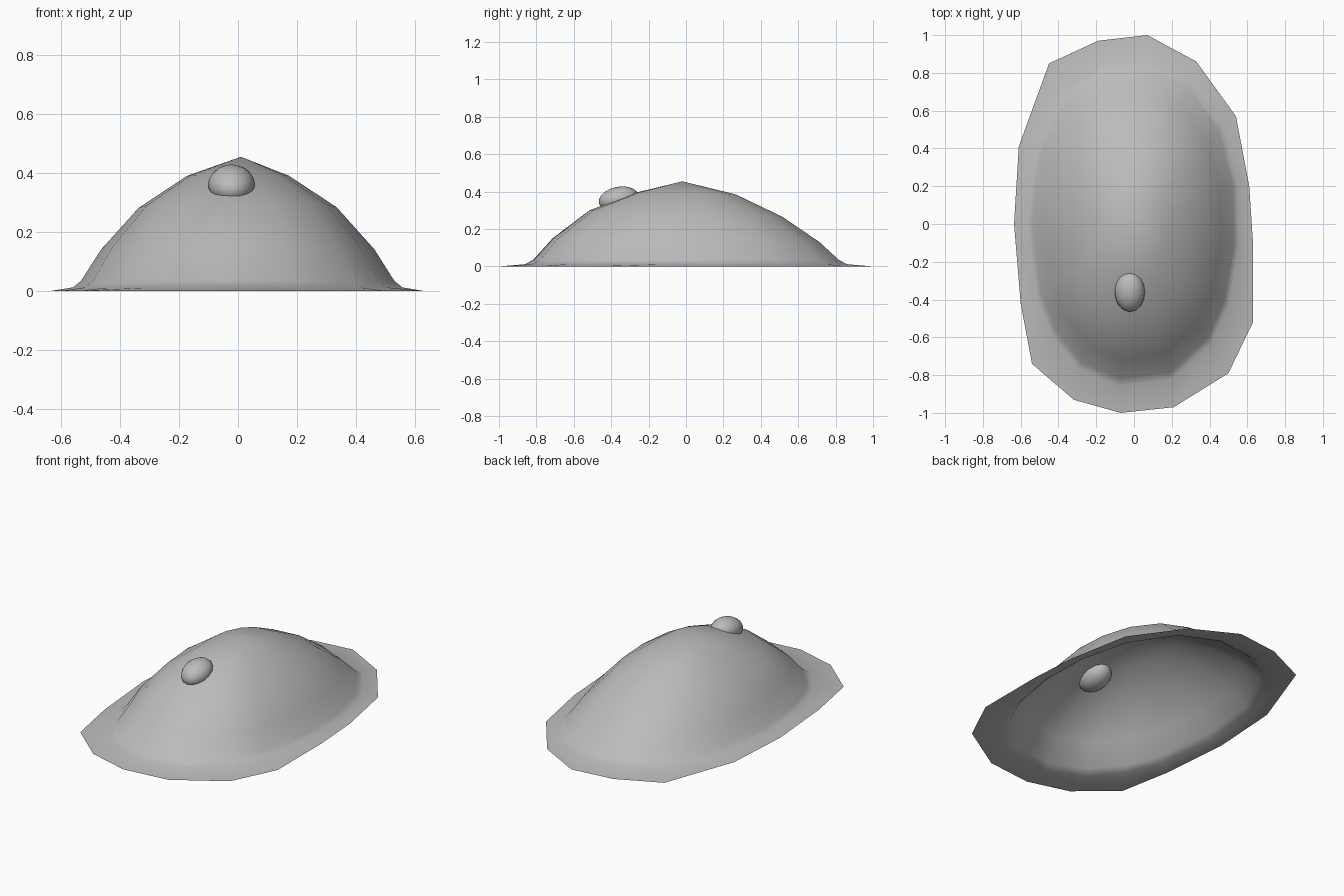
import bpy
import bmesh
from math import atan2, cos, sin, radians
from mathutils import Matrix

cube = bpy.data.objects.get("Cube")
if cube:
    bpy.data.objects.remove(cube)

# Single stone colour
stone = bpy.data.materials.new("stone_grey")
stone.use_nodes = True
grey = (0.5, 0.5, 0.5, 1)
stone.diffuse_color = grey
bsdf = stone.node_tree.nodes["Principled BSDF"]
bsdf.inputs["Base Color"].default_value = grey
bsdf.inputs["Roughness"].default_value = 0.9


def add_object(name, bm, angle):
    mesh = bpy.data.meshes.new(name)
    bm.to_mesh(mesh)
    bm.free()
    mesh.materials.append(stone)
    obj = bpy.data.objects.new(name, mesh)
    bpy.context.collection.objects.link(obj)
    bpy.ops.object.select_all(action="DESELECT")
    obj.select_set(True)
    bpy.context.view_layer.objects.active = obj
    bpy.ops.object.shade_smooth_by_angle(angle=radians(angle))


def signed_power(value, power):
    return abs(value) ** power * (1 if value > 0 else -1)


# Irregular ground outline, counter-clockwise from the back
outline = [(0.07, 1), (-0.19, 0.97), (-0.45, 0.85), (-0.61, 0.41),
           (-0.635, 0), (-0.6, -0.42), (-0.54, -0.74), (-0.32, -0.93),
           (-0.07, -1), (0.21, -0.97), (0.5, -0.79), (0.63, -0.52),
           (0.63, -0.1), (0.61, 0.2), (0.54, 0.57), (0.33, 0.86)]

# Mound rings: (scale, height at the back, height at the front)
rings = [(1, 0.012, 0.012), (0.95, 0.035, 0.035), (0.83, 0.13, 0.15),
         (0.6, 0.265, 0.3), (0.31, 0.385, 0.395)]

# Mound and flat skirt as one open shell
bm = bmesh.new()
loops = [[bm.verts.new((x, y, 0)) for x, y in outline]]
for scale, back, front in rings:
    loop = []
    for x, y in outline:
        a = atan2(y / 1.0, x / 0.63)
        px = 0.56 * signed_power(cos(a), 0.9)
        py = 0.865 * signed_power(sin(a), 0.9)
        mix = (1 - sin(a)) / 2
        loop.append(bm.verts.new((px * scale, py * scale,
                                  back + (front - back) * mix)))
    loops.append(loop)
count = len(outline)
for lower, upper in zip(loops, loops[1:]):
    for i in range(count):
        j = (i + 1) % count
        bm.faces.new((lower[i], lower[j], upper[j], upper[i]))
peak = bm.verts.new((0.01, -0.02, 0.455))
for i in range(count):
    bm.faces.new((loops[-1][i], loops[-1][(i + 1) % count], peak))
add_object("mound_shell", bm, 50)

# Small rounded knob near the front of the summit
bm = bmesh.new()
bmesh.ops.create_uvsphere(bm, u_segments=16, v_segments=10, radius=1)
bm.transform(Matrix.Translation((-0.022, -0.36, 0.36))
             @ Matrix.Rotation(radians(12), 4, "X")
             @ Matrix.Diagonal((0.08, 0.108, 0.066, 1)))
add_object("summit_knob", bm, 60)
